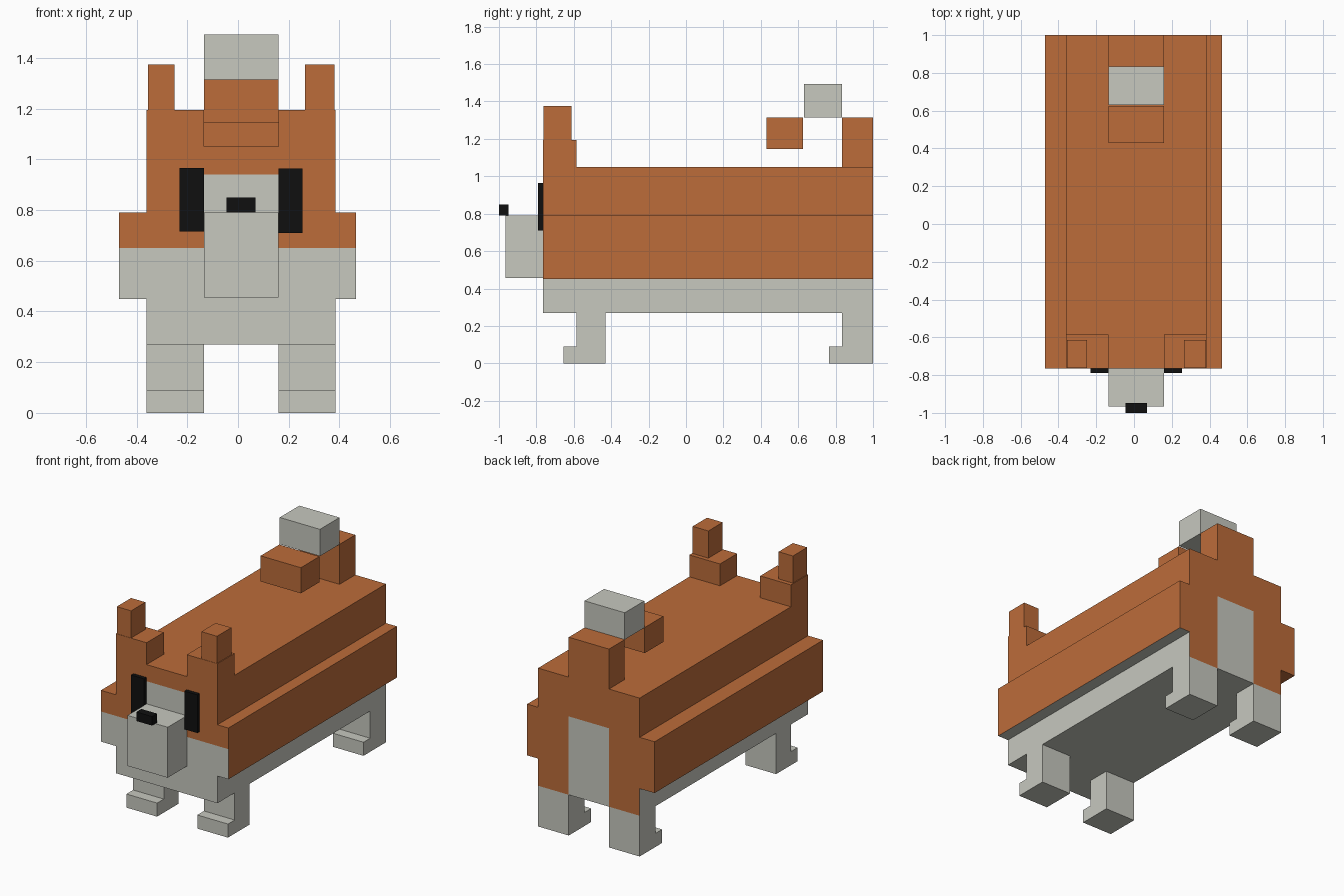
import bpy, bmesh

if "Cube" in bpy.data.objects:
    bpy.data.objects.remove(bpy.data.objects["Cube"])


def material(name, rgb):
    m = bpy.data.materials.new(name)
    m.diffuse_color = (*rgb, 1)
    m.use_nodes = True
    m.node_tree.nodes["Principled BSDF"].inputs["Base Color"].default_value = m.diffuse_color
    return m


ORANGE = material("orange fur", (0.503, 0.150, 0.042))
GREY = material("pale grey fur", (0.571, 0.578, 0.521))
BLACK = material("black", (0.005, 0.005, 0.005))


def finish(name, bm, mats):
    me = bpy.data.meshes.new(name)
    bm.to_mesh(me)
    bm.free()
    for m in mats:
        me.materials.append(m)
    ob = bpy.data.objects.new(name, me)
    bpy.context.collection.objects.link(ob)
    return ob


def box(name, x, y, z, mat):
    bm = bmesh.new()
    bmesh.ops.create_cube(bm, size=1)
    for v in bm.verts:
        v.co = [r[0] if c < 0 else r[1] for r, c in zip((x, y, z), v.co)]
    return finish(name, bm, [mat])


# Shared grid lines of the blocky animal
XS = [-0.47, -0.36, -0.135, 0.16, 0.385, 0.465]
ZS = [0.27, 0.45, 0.65, 0.79, 0.94, 1.05]
FRONT, BACK = -0.765, 1.0
MID = (XS[2], XS[3])
SIDES = {"left": (XS[1], XS[2]), "right": (XS[3], XS[4])}


# Body: cross-section cells extruded from front to back
def filled(i, k):
    if not 0 <= k < 5:
        return False
    return 1 <= i <= 3 or (i in (0, 4) and k in (1, 2))


bm = bmesh.new()


def quad(*pts):
    bm.faces.new([bm.verts.new(p) for p in pts])


def wall(a, b):
    quad((a[0], FRONT, a[1]), (b[0], FRONT, b[1]), (b[0], BACK, b[1]), (a[0], BACK, a[1]))


for i in range(5):
    for k in range(5):
        if not filled(i, k):
            continue
        x0, x1, z0, z1 = XS[i], XS[i + 1], ZS[k], ZS[k + 1]
        for y in (FRONT, BACK):
            quad((x0, y, z0), (x1, y, z0), (x1, y, z1), (x0, y, z1))
        for di, dk, a, b in ((-1, 0, (x0, z0), (x0, z1)), (1, 0, (x1, z0), (x1, z1)),
                             (0, -1, (x0, z0), (x1, z0)), (0, 1, (x0, z1), (x1, z1))):
            if not filled(i + di, k + dk):
                wall(a, b)
bmesh.ops.remove_doubles(bm, verts=bm.verts[:], dist=0.0005)
bmesh.ops.recalc_face_normals(bm, faces=bm.faces[:])

# Body colours by direction and height
for f in bm.faces:
    c, n = f.calc_center_median(), f.normal
    middle = MID[0] < c.x < MID[1]
    if n.y < -0.5:
        grey = c.z < 0.65 or (middle and c.z < 0.94)
    elif n.y > 0.5:
        grey = middle and c.z < 0.79
    elif n.z < -0.5:
        grey = c.x > XS[1]
    else:
        grey = c.z < 0.45
    f.material_index = int(grey)
finish("body", bm, [ORANGE, GREY])

# Legs with small toes
for side, x in SIDES.items():
    for pos, y0, y1 in (("front", -0.585, -0.43), ("back", 0.835, 1.0)):
        box(f"{pos}_{side}_leg", x, (y0, y1), (0, 0.27), GREY)
        box(f"{pos}_{side}_toe", x, (y0 - 0.07, y0), (0, 0.09), GREY)

# Ears: wide base and narrow tip
for side, x in SIDES.items():
    tip = (-0.355, -0.25) if side == "left" else (0.265, 0.38)
    box(f"{side}_ear_base", x, (FRONT, -0.585), (1.05, 1.195), ORANGE)
    box(f"{side}_ear_tip", tip, (-0.763, -0.613), (1.195, 1.375), ORANGE)

# Face
box("snout", MID, (-0.965, FRONT), (0.455, 0.79), GREY)
box("nose", (-0.045, 0.07), (-1.0, -0.948), (0.79, 0.85), BLACK)
box("left_eye", (-0.23, -0.135), (-0.79, FRONT), (0.715, 0.965), BLACK)
box("right_eye", (0.16, 0.255), (-0.79, FRONT), (0.71, 0.963), BLACK)

# Curled tail
box("tail_base", MID, (0.835, 1.0), (1.05, 1.315), ORANGE)
box("tail_top", MID, (0.63, 0.835), (1.315, 1.493), GREY)
box("tail_end", MID, (0.43, 0.625), (1.145, 1.315), ORANGE)
